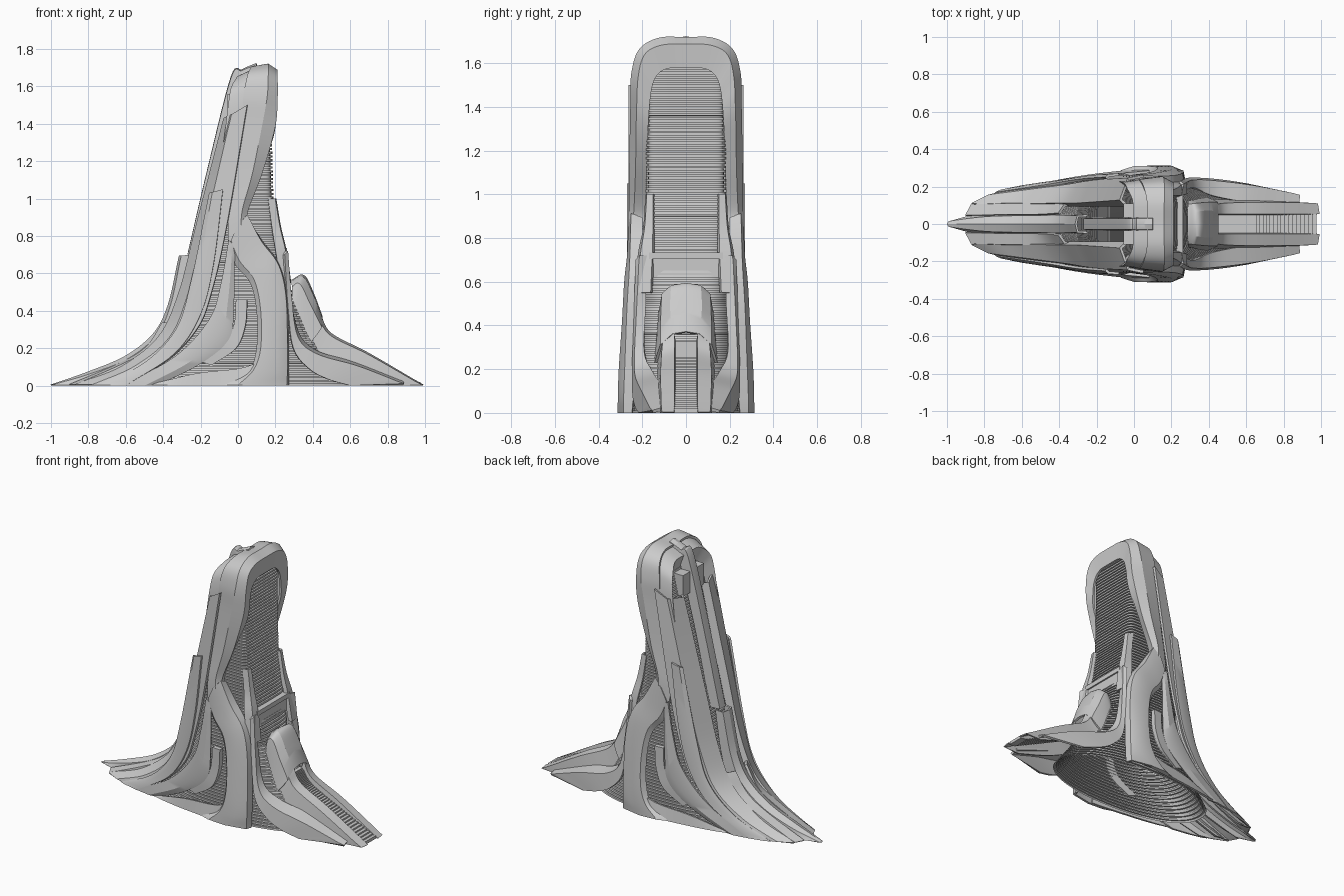
import bpy, bmesh, math
from mathutils import Vector


def catmull(pts, n):
    """Smooth curve through control points, n samples per span."""
    p = [Vector(q) for q in pts]
    p = [2 * p[0] - p[1]] + p + [2 * p[-1] - p[-2]]
    out = []
    for i in range(1, len(p) - 2):
        a, b, c, d = p[i - 1:i + 3]
        for k in range(n):
            t = k / n
            out.append(0.5 * (2 * b + (c - a) * t + (2 * a - 5 * b + 4 * c - d) * t * t
                              + (3 * b - a - 3 * c + d) * t ** 3))
    return out + [p[-2]]


def finish(name, bm, thick=0.0, mirror=True):
    me = bpy.data.meshes.new(name)
    bm.to_mesh(me)
    bm.free()
    ob = bpy.data.objects.new(name, me)
    bpy.context.collection.objects.link(ob)
    if mirror:
        m = ob.modifiers.new("mirror", 'MIRROR')
        m.use_axis = (False, True, False)
        m.merge_threshold = 0.0005
    if thick:
        s = ob.modifiers.new("thickness", 'SOLIDIFY')
        s.thickness, s.offset = thick, 0
    bpy.ops.object.select_all(action='DESELECT')
    ob.select_set(True)
    bpy.context.view_layer.objects.active = ob
    if mirror or thick:
        bpy.ops.object.convert(target='MESH')
    # keep solidified feet on the ground
    for v in ob.data.vertices:
        v.co.z = max(v.co.z, 0)
    bpy.ops.object.shade_smooth_by_angle(angle=math.radians(28))
    return ob


def shell(name, rails, thick=0.016, n=7):
    """Plate lofted across smooth rails, mirrored to both sides."""
    bm = bmesh.new()
    rows = [[bm.verts.new(c) for c in catmull(r, n)] for r in rails]
    for a, b in zip(rows, rows[1:]):
        for i in range(len(a) - 1):
            bm.faces.new((a[i], a[i + 1], b[i + 1], b[i]))
    bmesh.ops.recalc_face_normals(bm, faces=bm.faces)
    return finish(name, bm, thick)


def box(bm, lo, hi):
    r = bmesh.ops.create_cube(bm, size=1)
    for v in r['verts']:
        v.co = [(l + h) / 2 + c * (h - l) for l, h, c in zip(lo, hi, v.co)]


def lerp(table, z):
    for (a, *u), (b, *v) in zip(table, table[1:]):
        if z <= b:
            t = (z - a) / (b - a)
            return [p + (q - p) * t for p, q in zip(u, v)]
    return table[-1][1:]


# louvred inner core: z, back x, front x, half width, squareness
core = [(0, -.55, .62, .25, 2.2), (.15, -.41, .5, .245, 2.3), (.3, -.31, .4, .235, 2.5),
        (.5, -.25, .29, .215, 3), (.73, -.2, .235, .19, 6), (1, -.13, .19, .185, 9),
        (1.3, -.05, .182, .182, 9), (1.63, .03, .182, .175, 9)]
bm = bmesh.new()
prev = None
SEG, STEP = 48, .02
for k in range(81):
    for dz, inset in ((0, 0), (.011, 0), (.011, .011), (.0199, .011)):
        z = k * STEP + dz
        xb, xf, hw, e = lerp(core, z)
        ring = []
        for s in range(SEG):
            a = 2 * math.pi * (s + .5) / SEG
            c, d = math.cos(a), math.sin(a)
            ring.append(bm.verts.new((
                (xb + xf) / 2 + ((xf - xb) / 2 - inset) * math.copysign(abs(c) ** (2 / e), c),
                (hw - inset) * math.copysign(abs(d) ** (2 / e), d), z)))
        if prev:
            for s in range(SEG):
                t = (s + 1) % SEG
                bm.faces.new((prev[s], prev[t], ring[t], ring[s]))
        prev = ring
bm.faces.new(prev)
finish("louvre_core", bm, mirror=False)

# back spine, lower and upper
shell("lower_spine", [
    [(-1, 0, 0), (-.8, 0, .07), (-.6, 0, .155), (-.45, 0, .275), (-.37, 0, .43), (-.31, 0, .695)],
    [(-.99, .012, 0), (-.79, .035, .06), (-.59, .04, .14), (-.44, .042, .26), (-.36, .042, .42), (-.30, .042, .695)],
    [(-.88, .04, 0), (-.72, .042, .04), (-.53, .045, .11), (-.38, .045, .22), (-.3, .045, .4), (-.25, .045, .7)]], .012)
shell("upper_spine", [
    [(-.265, 0, .7), (-.16, 0, 1.15), (-.035, 0, 1.645), (.02, 0, 1.685), (.1, 0, 1.72)],
    [(-.265, .026, .7), (-.16, .026, 1.15), (-.035, .026, 1.64), (.02, .026, 1.68), (.1, .026, 1.712)],
    [(-.2, .03, .7), (-.1, .03, 1.15), (.02, .03, 1.6), (.06, .03, 1.65), (.11, .03, 1.68)]], .012)

# inner ribs beside the spine
shell("inner_rib", [
    [(-.9, .045, 0), (-.64, .05, .11), (-.49, .05, .2), (-.4, .055, .335)],
    [(-.87, .1, 0), (-.62, .105, .11), (-.46, .105, .2), (-.37, .1, .335)],
    [(-.76, .11, 0), (-.55, .115, .08), (-.4, .115, .17), (-.32, .11, .3)]])

# layered side fins sweeping to the back
shell("back_shell", [
    [(-.8, .1, 0), (-.55, .1, .1), (-.37, .1, .26), (-.27, .1, .5), (-.18, .1, .85), (-.04, .1, 1.43)],
    [(-.87, .11, 0), (-.62, .11, .1), (-.42, .115, .26), (-.31, .115, .5), (-.22, .12, .85), (-.07, .13, 1.43)],
    [(-.78, .15, 0), (-.55, .18, .1), (-.36, .205, .26), (-.26, .222, .5), (-.17, .232, .85), (-.03, .24, 1.45)],
    [(-.68, .175, 0), (-.4, .22, .12), (-.22, .24, .3), (-.14, .25, .5), (-.06, .254, .85), (.05, .256, 1.5)]])
shell("outer_fin", [
    [(-.74, .165, 0), (-.5, .2, .12), (-.33, .228, .3), (-.25, .238, .55), (-.15, .246, 1.03)],
    [(-.71, .178, 0), (-.46, .216, .12), (-.3, .243, .3), (-.22, .255, .55), (-.135, .26, 1.035)],
    [(-.6, .2, 0), (-.34, .238, .17), (-.2, .254, .38), (-.13, .262, .65), (-.08, .264, 1.05)]], .014)
shell("lower_flank_fin", [
    [(-.62, .195, 0), (-.33, .23, .16), (-.15, .25, .36), (-.09, .256, .55), (-.05, .256, .78)],
    [(-.5, .215, 0), (-.24, .25, .14), (-.09, .264, .3), (-.055, .264, .45), (-.03, .256, .76)],
    [(-.44, .21, 0), (-.2, .24, .12), (-.05, .25, .25), (-.025, .25, .42), (-.02, .25, .72)]], .014)
shell("flank_post", [
    [(-.2, .225, .13), (-.07, .24, .22), (-.02, .24, .33), (-.01, .24, .46)],
    [(-.14, .23, .11), (-.01, .245, .2), (.04, .245, .32), (.05, .245, .46)]], .03)
shell("flank_sill", [
    [(-.44, .215, .01), (-.22, .25, .065), (0, .27, .09), (.1, .28, .12)],
    [(-.46, .22, 0), (-.25, .255, 0), (0, .285, 0), (.1, .295, 0)]])

# head arch running into the side arms
shell("head_arch_arm", [
    [(.07, 0, 1.695), (.07, .12, 1.695), (.05, .2, 1.65), (.03, .228, 1.55), (.02, .23, 1.4), (-.02, .23, 1.1), (-.05, .235, .88), (-.05, .24, .76)],
    [(.16, 0, 1.712), (.16, .12, 1.71), (.16, .208, 1.66), (.155, .243, 1.55), (.13, .247, 1.4), (.075, .252, 1.13), (.02, .254, .93), (.02, .256, .8)],
    [(.205, 0, 1.685), (.205, .11, 1.68), (.205, .185, 1.64), (.205, .215, 1.54), (.192, .222, 1.38), (.12, .228, 1.13), (.045, .236, .93), (.05, .245, .84)],
    [(.195, 0, 1.58), (.195, .09, 1.575), (.195, .14, 1.535), (.194, .162, 1.46), (.182, .172, 1.33), (.1, .18, 1.13), (.03, .19, .93), (.035, .2, .84)]])
shell("head_back_shell", [
    [(.03, 0, 1.56), (.03, .09, 1.56), (.01, .15, 1.52), (-.01, .17, 1.45), (-.03, .17, 1.3)],
    [(.0, 0, 1.65), (0, .12, 1.645), (-.03, .19, 1.59), (-.045, .215, 1.5), (-.07, .225, 1.3)],
    [(.1, 0, 1.69), (.1, .12, 1.69), (.08, .2, 1.645), (.06, .23, 1.55), (.05, .235, 1.36)]])
bm = bmesh.new()
box(bm, (-.055, .035, 1.42), (.03, .11, 1.56))
finish("head_block", bm)

# broad legs
shell("leg", [
    [(-.04, .23, .75), (-.01, .235, .65), (.07, .25, .55), (.105, .26, .4), (.105, .27, .2), (.06, .275, .07), (-.07, .28, 0)],
    [(-.035, .252, .78), (.01, .258, .67), (.09, .27, .565), (.125, .285, .4), (.125, .297, .2), (.085, .302, .08), (0, .302, 0)],
    [(.0, .256, .86), (.09, .262, .72), (.17, .275, .6), (.2, .285, .42), (.205, .3, .2), (.19, .304, .07), (.12, .305, 0)],
    [(.045, .247, .91), (.12, .25, .77), (.21, .255, .645), (.25, .265, .48), (.258, .275, .22), (.258, .28, .08), (.255, .28, 0)],
    [(.045, .2, .89), (.125, .2, .77), (.215, .21, .645), (.255, .225, .48), (.265, .235, .22), (.265, .24, .08), (.265, .245, 0)]])

# front pillars, crossbar and wings
shell("front_pillar", [
    [(.18, .15, 1), (.205, .15, .85), (.235, .15, .72), (.26, .16, .55)],
    [(.2, .155, 1), (.225, .155, .85), (.255, .158, .72), (.28, .165, .55)],
    [(.195, .175, 1), (.22, .185, .85), (.25, .205, .72), (.275, .215, .55)],
    [(.16, .18, 1), (.18, .19, .85), (.2, .215, .72), (.23, .225, .55)]], .012)
bm = bmesh.new()
box(bm, (.19, -.17, .705), (.262, .17, .735))
box(bm, (.19, -.15, .62), (.252, .15, .705))
finish("crossbar_panel", bm, mirror=False)
shell("front_wing", [
    [(.25, .18, .72), (.27, .185, .5), (.32, .19, .28), (.42, .15, .18), (.62, .115, .12), (.88, .1, .02)],
    [(.26, .212, .72), (.28, .222, .48), (.315, .23, .26), (.42, .227, .165), (.64, .2, .1), (.885, .152, .005)],
    [(.245, .225, .7), (.265, .232, .42), (.295, .24, .2), (.38, .238, .09), (.48, .228, .035), (.6, .21, 0)]])

# nose hood and ramp rails
shell("nose_hood", [
    [(.29, 0, .56), (.35, 0, .585), (.4, 0, .49), (.445, 0, .37)],
    [(.29, .06, .555), (.345, .065, .575), (.4, .07, .475), (.445, .06, .36)],
    [(.29, .1, .525), (.33, .105, .54), (.385, .11, .43), (.445, .112, .31)],
    [(.29, .118, .45), (.31, .12, .45), (.35, .125, .36), (.42, .125, .27)],
    [(.29, .12, .36), (.3, .125, .33), (.33, .135, .28), (.38, .14, .22)]], .014)
shell("ramp_rail", [
    [(.43, .052, .32), (.5, .052, .23), (.7, .052, .125), (.94, .052, 0)],
    [(.44, .056, .37), (.5, .056, .275), (.7, .056, .17), (.99, .056, 0)],
    [(.43, .1, .345), (.5, .108, .26), (.7, .112, .16), (.98, .108, 0)],
    [(.37, .125, .26), (.45, .125, .16), (.62, .125, .08), (.86, .112, 0)]], .012)
bm = bmesh.new()
for p in catmull([(.43, 0, .32), (.5, 0, .235), (.7, 0, .135), (.965, 0, .012)], 13):
    box(bm, (p.x - .016, -.054, max(p.z - .02, 0)), (p.x + .01, .054, p.z + .008))
finish("ramp_treads", bm, mirror=False)
